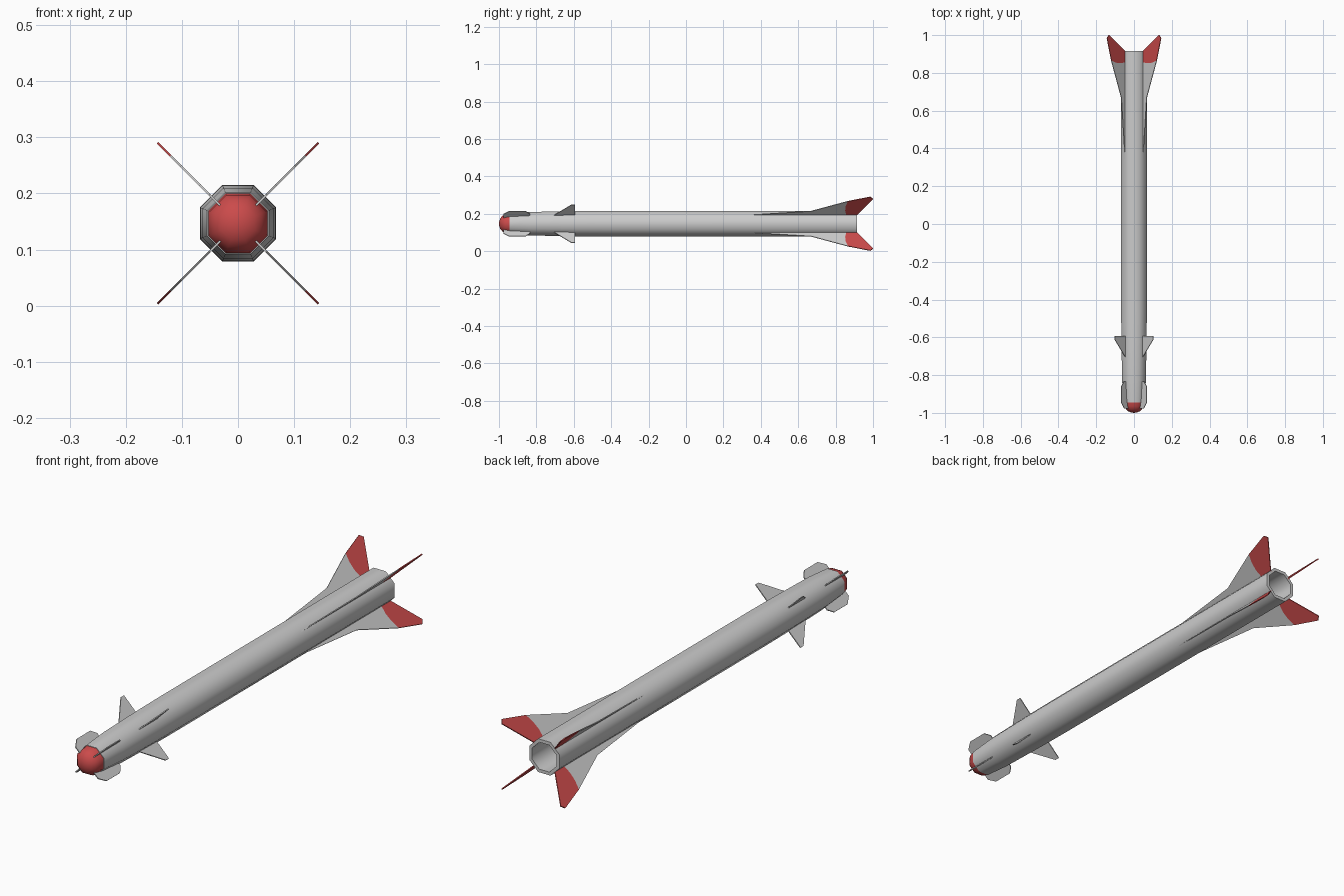
import bpy, bmesh, math

if "Cube" in bpy.data.objects:
    bpy.data.objects.remove(bpy.data.objects["Cube"])

CZ = 0.147          # height of the long axis
SIDES = 8

red = bpy.data.materials.new("red_paint")
red.diffuse_color = (0.6, 0.07, 0.07, 1)
red.use_nodes = True
red.node_tree.nodes["Principled BSDF"].inputs["Base Color"].default_value = red.diffuse_color


def finish(bm, name, mat=None, angle=50):
    bmesh.ops.recalc_face_normals(bm, faces=bm.faces)
    me = bpy.data.meshes.new(name)
    bm.to_mesh(me)
    bm.free()
    ob = bpy.data.objects.new(name, me)
    bpy.context.collection.objects.link(ob)
    if mat:
        me.materials.append(mat)
    bpy.ops.object.select_all(action='DESELECT')
    ob.select_set(True)
    bpy.context.view_layer.objects.active = ob
    bpy.ops.object.shade_smooth_by_angle(angle=math.radians(angle))
    return ob


def lathe(name, profile, mat=None):
    """Eight-sided turning about the y axis; profile is (y, flat-to-axis distance)."""
    bm = bmesh.new()
    rings = []
    for y, a in profile:
        r = a / math.cos(math.pi / SIDES)
        if a == 0:
            rings.append([bm.verts.new((0, y, CZ))] * SIDES)
        else:
            rings.append([bm.verts.new((r * math.cos(t), y, CZ + r * math.sin(t)))
                          for t in (2 * math.pi * (i + 0.5) / SIDES for i in range(SIDES))])
    for p, q in zip(rings, rings[1:]):
        for i in range(SIDES):
            j = (i + 1) % SIDES
            bm.faces.new(list(dict.fromkeys((p[i], p[j], q[j], q[i]))))
    return finish(bm, name, mat)


def fin_set(name, outline, mat=None, thick=0.004):
    """Four flat plates on the diagonals; outline is (y, radial distance)."""
    for k in range(4):
        t = math.pi / 4 + k * math.pi / 2
        c, s = math.cos(t), math.sin(t)
        bm = bmesh.new()
        sides = [[bm.verts.new((r * c - h * s, y, CZ + r * s + h * c)) for y, r in outline]
                 for h in (-thick / 2, thick / 2)]
        for ring in sides:
            bm.faces.new(ring)
        n = len(outline)
        for i in range(n):
            j = (i + 1) % n
            bm.faces.new((sides[0][i], sides[0][j], sides[1][j], sides[1][i]))
        finish(bm, f"{name}_{k + 1}", mat, 30)


# Body tube with tapered front and hollow rear
lathe("body_tube", [(-0.945, 0), (-0.945, 0.055), (-0.83, 0.063), (-0.6, 0.067), (-0.45, 0.068),
                    (0.915, 0.068), (0.915, 0.055), (0.72, 0.055), (0.72, 0)])

# Rounded nose
lathe("nose_cap", [(-0.945, 0), (-0.945, 0.053), (-0.965, 0.050), (-0.981, 0.042), (-0.992, 0.030),
                   (-0.998, 0.015), (-1.0, 0)], red)

# Small clipped fins at the nose
fin_set("nose_fin", [(-0.977, 0.045), (-0.977, 0.072), (-0.945, 0.096), (-0.86, 0.096),
                     (-0.835, 0.075), (-0.835, 0.045)])

# Swept forward fins
fin_set("forward_fin", [(-0.705, 0.058), (-0.705, 0.065), (-0.612, 0.144), (-0.593, 0.144), (-0.593, 0.058)])

# Tail fins: grey root plate and red rear plate sharing a curved border
border = [(0.858, 0.06), (0.851, 0.1), (0.854, 0.135), (0.865, 0.17)]
fin_set("tail_fin", [(0.33, 0.06), (0.33, 0.067), (0.67, 0.096)] + border[::-1])
fin_set("tail_fin_tip", border + [(0.985, 0.203), (1.0, 0.188), (0.915, 0.067), (0.915, 0.06)], red)
